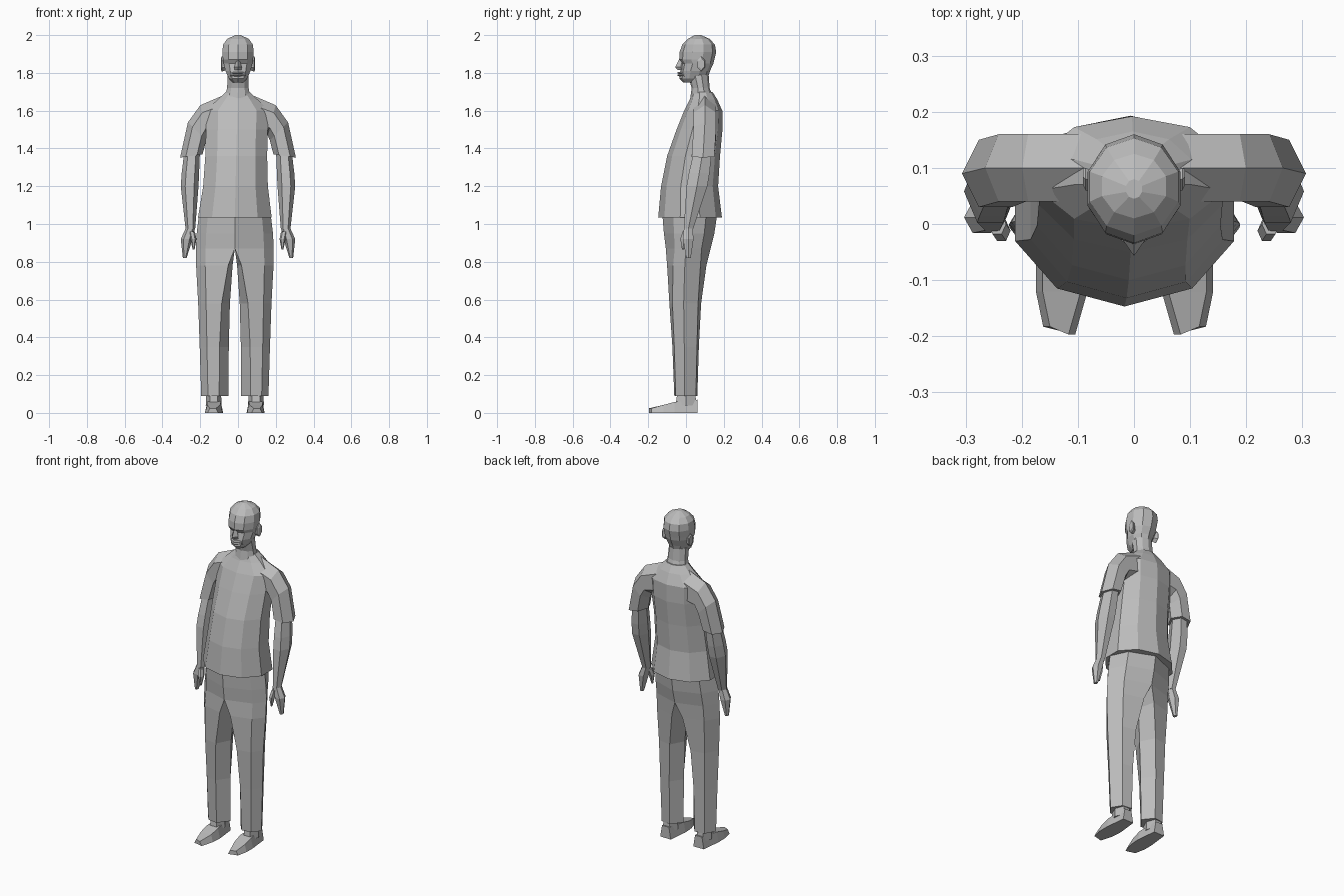
import bpy, bmesh
from math import sin, cos, pi, radians

if "Cube" in bpy.data.objects:
    bpy.data.objects.remove(bpy.data.objects["Cube"])

grey = bpy.data.materials.new("plain grey")
grey.use_nodes = True
colour = (0.5, 0.5, 0.5, 1)
grey.diffuse_color = colour
grey.node_tree.nodes["Principled BSDF"].inputs["Base Color"].default_value = colour


def lean(height):
    """Sideways shift of the lower body, which stands a little off centre."""
    return -0.024 * min(0.7, max(0, 1.75 - height))


def loft(name, rings, signs=(1,), leaning=True):
    """Skin closed rings, once for each x sign, leaving out faces on the centre plane."""
    bm = bmesh.new()
    for sign in signs:
        loops = [[bm.verts.new((sign * x, y, z)) for x, y, z in ring] for ring in rings]
        for lower, upper in zip(loops, loops[1:]):
            for i in range(len(lower)):
                quad = (lower[i - 1], lower[i], upper[i], upper[i - 1])
                if any(abs(vert.co.x) > 0.0001 for vert in quad):
                    bm.faces.new(quad)
        bm.faces.new(loops[0])
        bm.faces.new(loops[-1])
    bmesh.ops.remove_doubles(bm, verts=bm.verts, dist=0.0001)
    bmesh.ops.recalc_face_normals(bm, faces=bm.faces)
    if leaning:
        for vert in bm.verts:
            vert.co.x += lean(vert.co.z)
    mesh = bpy.data.meshes.new(name)
    bm.to_mesh(mesh)
    bm.free()
    mesh.materials.append(grey)
    bpy.context.collection.objects.link(bpy.data.objects.new(name, mesh))


def pair(name, rings):
    loft("left_" + name, rings, signs=(1,), leaning=False)
    loft("right_" + name, rings, signs=(-1,), leaning=False)


def slice_at(height, front, back, half_width, sides=10):
    """Level ring centred on x, with a corner at its front and its back."""
    middle, half_depth = (front + back) / 2, (back - front) / 2
    angles = [2 * pi * i / sides for i in range(sides)]
    return [(half_width * sin(a), middle - half_depth * cos(a), height) for a in angles]


def hoop(x, y, z, half_width, half_depth, tilt=90):
    """Six-sided limb ring; tilt turns it from upright (0) to level (90)."""
    ring = []
    for i in range(6):
        across = half_width * cos(i * pi / 3)
        along = half_depth * sin(i * pi / 3) / sin(pi / 3)
        ring.append((x + across * sin(radians(tilt)), y + along, z + across * cos(radians(tilt))))
    return ring


def leg_slice(height, front, back, inner, outer):
    """Level ring of one leg; its front and back flatten as it leaves the centre."""
    flat, bevel = 10 * inner, 0.2 - 4 * inner
    shape = [(flat, 0), (0.75, bevel), (1, 0.45), (0.75, 1 - bevel), (flat, 1), (0, 0.5)]
    return [(inner + u * (outer - inner), front + v * (back - front), height) for u, v in shape]


def foot_slice(y, inner, outer, top, skew=0):
    """Upright ring across a foot, narrower above; skew moves the inner side forward."""
    narrowing = 0.012
    return [(inner, y - skew, 0), (outer, y + skew, 0),
            (outer - narrowing, y + skew, top), (inner + narrowing, y - skew, top)]


# Shirt body, from hem to collar
loft("shirt", [
    slice_at(height=1.035, front=-.147, back=.19, half_width=.205),
    slice_at(height=1.2, front=-.132, back=.17, half_width=.18),
    slice_at(height=1.36, front=-.1, back=.18, half_width=.172),
    slice_at(height=1.5, front=-.05, back=.193, half_width=.172),
    slice_at(height=1.6, front=-.01, back=.192, half_width=.175),
    slice_at(height=1.66, front=.02, back=.165, half_width=.11),
    slice_at(height=1.7, front=.035, back=.14, half_width=.065),
])

# Neck
loft("neck", [
    slice_at(height=1.65, front=.02, back=.15, half_width=.075),
    slice_at(height=1.72, front=.03, back=.125, half_width=.06),
    slice_at(height=1.79, front=.01, back=.12, half_width=.057),
])

# Head, from chin to crown
loft("head", [
    slice_at(height=1.75, front=-.015, back=.1, half_width=.03),
    slice_at(height=1.77, front=-.035, back=.115, half_width=.05),
    slice_at(height=1.81, front=-.03, back=.127, half_width=.07),
    slice_at(height=1.85, front=-.022, back=.145, half_width=.08),
    slice_at(height=1.87, front=-.036, back=.15, half_width=.084),
    slice_at(height=1.91, front=-.034, back=.16, half_width=.087),
    slice_at(height=1.95, front=-.02, back=.153, half_width=.083),
    slice_at(height=1.98, front=.01, back=.125, half_width=.06),
    slice_at(height=2, front=.045, back=.08, half_width=.015),
])

# Nose and lips
loft("nose", [
    slice_at(height=1.87, front=-.038, back=0, half_width=.008, sides=4),
    slice_at(height=1.83, front=-.057, back=0, half_width=.02, sides=4),
    slice_at(height=1.815, front=-.044, back=0, half_width=.018, sides=4),
])
for lip, height in (("lower_lip", 1.788), ("upper_lip", 1.8)):
    loft(lip, [slice_at(height=height + rise, front=front, back=.02, half_width=.04, sides=4)
               for rise, front in ((-.006, -.038), (0, -.048), (.006, -.038))])

# Ears
pair("ear", [
    hoop(x=.065, y=.075, z=1.845, half_width=.032, half_depth=.014, tilt=0),
    hoop(x=.086, y=.08, z=1.847, half_width=.04, half_depth=.02, tilt=0),
    hoop(x=.091, y=.084, z=1.847, half_width=.03, half_depth=.014, tilt=0),
])

# Sleeves, from inside the shoulder to the hem
pair("sleeve", [
    hoop(x=.08, y=.1, z=1.58, half_width=.1, half_depth=.06, tilt=0),
    hoop(x=.178, y=.1, z=1.55, half_width=.082, half_depth=.06, tilt=15),
    hoop(x=.217, y=.1, z=1.49, half_width=.068, half_depth=.06, tilt=45),
    hoop(x=.247, y=.09, z=1.36, half_width=.06, half_depth=.06, tilt=98),
])

# Arms, hands and thumbs
pair("arm", [
    hoop(x=.24, y=.095, z=1.42, half_width=.04, half_depth=.045),
    hoop(x=.252, y=.07, z=1.27, half_width=.046, half_depth=.055),
    hoop(x=.256, y=.058, z=1.2, half_width=.047, half_depth=.055),
    hoop(x=.252, y=.012, z=.97, half_width=.025, half_depth=.024),
])
pair("hand", [
    hoop(x=.252, y=.012, z=.98, half_width=.024, half_depth=.023),
    hoop(x=.272, y=.012, z=.92, half_width=.031, half_depth=.028),
    hoop(x=.282, y=.013, z=.82, half_width=.01, half_depth=.012),
])
pair("thumb", [
    hoop(x=.244, y=0, z=.96, half_width=.016, half_depth=.018),
    hoop(x=.236, y=-.012, z=.92, half_width=.016, half_depth=.018),
    hoop(x=.235, y=-.016, z=.865, half_width=.005, half_depth=.005),
])

# Trousers: the inner sides meet on the centre plane above the crotch
loft("trousers", [
    leg_slice(height=1.05, front=-.125, back=.165, inner=0, outer=.19),
    leg_slice(height=.95, front=-.117, back=.15, inner=0, outer=.202),
    leg_slice(height=.87, front=-.107, back=.13, inner=0, outer=.206),
    leg_slice(height=.78, front=-.1, back=.108, inner=.012, outer=.205),
    leg_slice(height=.58, front=-.088, back=.08, inner=.026, outer=.194),
    leg_slice(height=.35, front=-.072, back=.068, inner=.032, outer=.186),
    leg_slice(height=.09, front=-.062, back=.06, inner=.034, outer=.178),
], signs=(1, -1))

# Ankles and feet
loft("ankles", [
    hoop(x=.112, y=.002, z=.13, half_width=.038, half_depth=.045),
    hoop(x=.112, y=0, z=.04, half_width=.042, half_depth=.055),
], signs=(1, -1))
loft("feet", [
    foot_slice(y=.062, inner=.075, outer=.145, top=.07),
    foot_slice(y=-.06, inner=.062, outer=.158, top=.058),
    foot_slice(y=-.12, inner=.066, outer=.158, top=.042),
    foot_slice(y=-.19, inner=.088, outer=.145, top=.024, skew=.007),
], signs=(1, -1))
